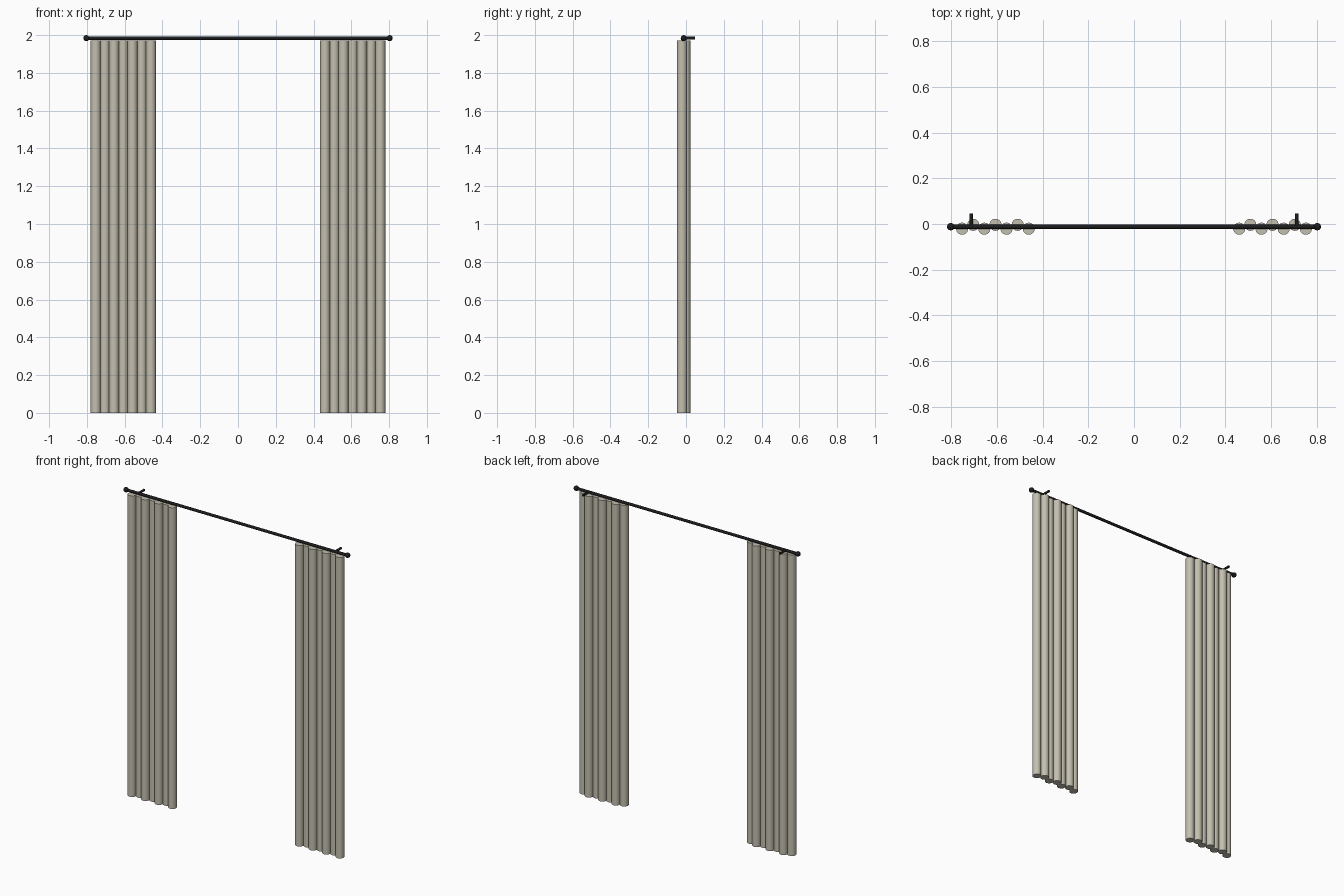
import bpy
import math

if "Cube" in bpy.data.objects:
    bpy.data.objects.remove(bpy.data.objects["Cube"])

ROD_Y, ROD_Z = -0.012, 1.984


def material(name, rgb):
    m = bpy.data.materials.new(name)
    m.diffuse_color = (*rgb, 1)
    m.use_nodes = True
    m.node_tree.nodes["Principled BSDF"].inputs["Base Color"].default_value = m.diffuse_color
    return m


linen = material("linen", (0.55, 0.52, 0.43))
black = material("black_metal", (0.012, 0.012, 0.013))


def finish(name, mat):
    ob = bpy.context.object
    ob.name = name
    ob.data.materials.append(mat)
    bpy.ops.object.shade_smooth_by_angle(angle=math.radians(40))
    return ob


def cylinder(name, mat, radius, length, loc, rot=(0, 0, 0), sides=24):
    bpy.ops.mesh.primitive_cylinder_add(
        vertices=sides, radius=radius, depth=length, location=loc, rotation=rot)
    return finish(name, mat)


# Curtain rod
cylinder("rod", black, 0.009, 1.606, (0, ROD_Y, ROD_Z), (0, math.pi / 2, 0))

for side, label in ((-1, "left"), (1, "right")):
    # Round end knob
    bpy.ops.mesh.primitive_uv_sphere_add(
        segments=20, ring_count=12, radius=0.016,
        location=(side * 0.803, ROD_Y, ROD_Z))
    finish(f"{label}_finial", black)

    # Wall bracket running back from the rod
    cylinder(f"{label}_bracket", black, 0.0075, 0.047 - ROD_Y,
             (side * 0.713, (0.047 + ROD_Y) / 2, ROD_Z),
             (math.pi / 2, 0, 0), 16)

    # Curtain folds, alternating in front of and behind the rod line
    for i in range(7):
        y = ROD_Y + (-0.0085 if i % 2 == 0 else 0.0085)
        cylinder(f"{label}_curtain_fold_{i + 1}", linen, 0.0265, 1.972,
                 (side * (0.461 + i * 0.0487), y, 0.986))
